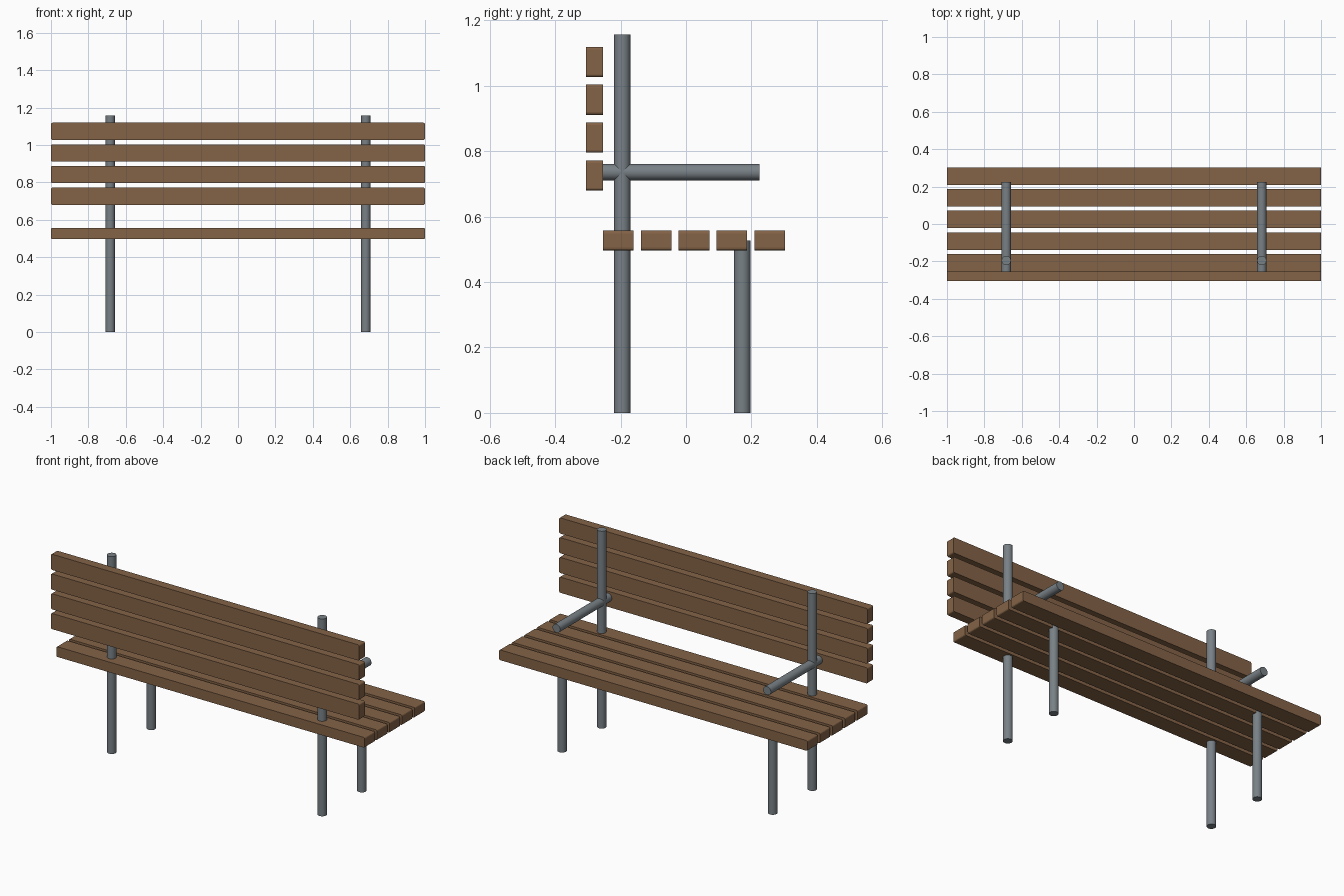
import bpy, bmesh
from mathutils import Vector

if "Cube" in bpy.data.objects:
    bpy.data.objects.remove(bpy.data.objects["Cube"])


def material(name, rgb):
    m = bpy.data.materials.new(name)
    m.diffuse_color = (*rgb, 1)
    m.use_nodes = True
    m.node_tree.nodes["Principled BSDF"].inputs["Base Color"].default_value = m.diffuse_color
    return m


WOOD = material("brown wood", (0.23, 0.125, 0.062))
METAL = material("grey metal", (0.19, 0.22, 0.24))


def slat(name, y, z, depth, height):
    """Full-length plank whose end corners are rounded along y."""
    bm = bmesh.new()
    bmesh.ops.create_cube(bm, size=1)
    for v in bm.verts:
        v.co = Vector((v.co.x * 2, v.co.y * depth, v.co.z * height))
    ends = [e for e in bm.edges
            if abs(e.verts[0].co.y - e.verts[1].co.y) > depth * 0.5]
    bmesh.ops.bevel(bm, geom=ends, offset=0.008, segments=3,
                    profile=0.5, affect='EDGES')
    me = bpy.data.meshes.new(name)
    bm.to_mesh(me)
    bm.free()
    me.materials.append(WOOD)
    ob = bpy.data.objects.new(name, me)
    ob.location = (0, y, z)
    bpy.context.collection.objects.link(ob)


def tube(name, start, end, radius=0.025):
    """Round bar between two points."""
    a, b = Vector(start), Vector(end)
    d = b - a
    bpy.ops.mesh.primitive_cylinder_add(
        vertices=32, radius=radius, depth=d.length, location=(a + b) / 2,
        rotation=d.to_track_quat('Z', 'Y').to_euler())
    ob = bpy.context.object
    ob.name = name
    ob.data.materials.append(METAL)
    bpy.ops.object.shade_smooth_by_angle()


# Seat planks
for i in range(5):
    slat(f"seat_slat_{i + 1}", -0.207 + i * 0.1157, 0.527, 0.094, 0.06)

# Backrest planks
for i in range(4):
    slat(f"back_slat_{i + 1}", -0.279, 0.726 + i * 0.1157, 0.052, 0.092)

# Posts, legs and armrests on both sides
for side, x in (("left", -0.683), ("right", 0.683)):
    tube(f"back_post_{side}", (x, -0.195, 0), (x, -0.195, 1.157))
    tube(f"front_leg_{side}", (x, 0.172, 0), (x, 0.172, 0.527))
    tube(f"armrest_{side}", (x, -0.254, 0.736), (x, 0.225, 0.736))
